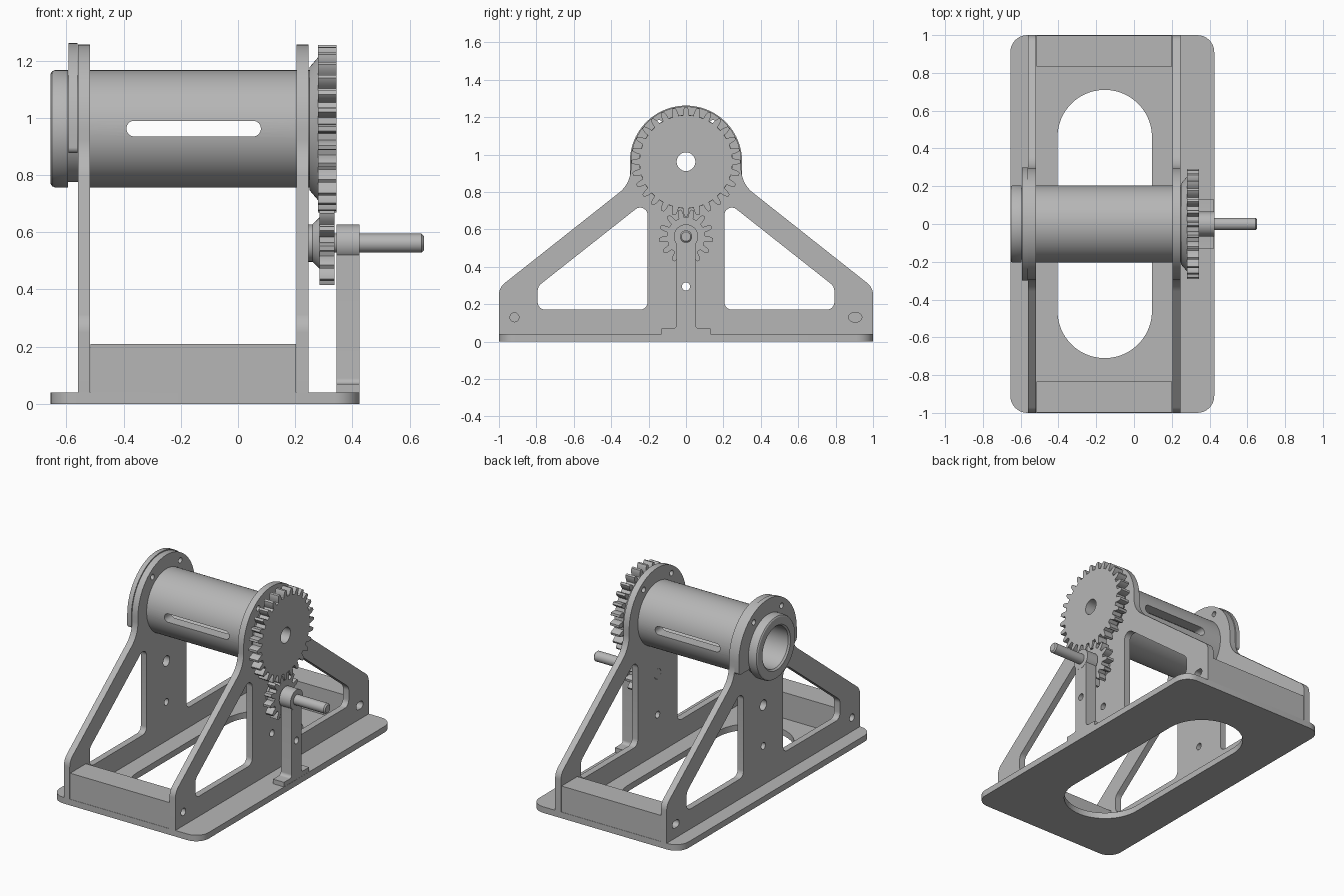
import bpy, bmesh, math
from mathutils import Matrix, Vector

cube = bpy.data.objects.get("Cube")
if cube:
    bpy.data.objects.remove(cube)

grey = bpy.data.materials.new("plain grey")
grey.use_nodes = True
grey.diffuse_color = (0.47, 0.47, 0.47, 1)
grey.node_tree.nodes["Principled BSDF"].inputs["Base Color"].default_value = grey.diffuse_color

ALONG_X = Matrix(((0, 0, 1, 0), (1, 0, 0, 0), (0, 1, 0, 0), (0, 0, 0, 1)))
ALONG_Y = Matrix(((1, 0, 0, 0), (0, 0, -1, 0), (0, 1, 0, 0), (0, 0, 0, 1)))
ALONG_Z = Matrix.Identity(4)
AXLE, PINION = 0.962, 0.562          # heights of the two shafts


def finish(name, bm):
    bmesh.ops.remove_doubles(bm, verts=bm.verts, dist=1e-5)
    bmesh.ops.recalc_face_normals(bm, faces=bm.faces)
    mesh = bpy.data.meshes.new(name)
    bm.to_mesh(mesh)
    bm.free()
    mesh.materials.clear()
    mesh.materials.append(grey)
    ob = bpy.data.objects.new(name, mesh)
    bpy.context.collection.objects.link(ob)
    return ob


def evaluated_mesh(ob):
    deps = bpy.context.evaluated_depsgraph_get()
    return bpy.data.meshes.new_from_object(ob.evaluated_get(deps))


def rounded(corners, steps=8):
    """Polygon of (a, b, radius) corners, each one rounded."""
    out = []
    n = len(corners)
    for i, (a, b, r) in enumerate(corners):
        p = Vector((a, b))
        u = (Vector(corners[i - 1][:2]) - p).normalized()
        v = (Vector(corners[(i + 1) % n][:2]) - p).normalized()
        if r == 0:
            out.append(p)
            continue
        half = u.angle(v) / 2
        centre = p + (u + v).normalized() * r / math.sin(half)
        start = p + u * r / math.tan(half) - centre
        sweep = start.angle_signed(p + v * r / math.tan(half) - centre)
        count = steps * (2 if r > 0.12 else 1)
        for k in range(count + 1):
            t = -sweep * k / count
            q = centre + Matrix.Rotation(t, 2) @ start
            if not out or (q - out[-1]).length > 1e-4:
                out.append(q)
    if (out[0] - out[-1]).length < 1e-4:
        out.pop()
    return out


def circle(a, b, r, n=32):
    return [Vector((a + r * math.cos(math.tau * i / n), b + r * math.sin(math.tau * i / n)))
            for i in range(n)]


def slot(a0, a1, b0, b1):
    r = min(a1 - a0, b1 - b0) / 2 - 1e-4
    return rounded([(a0, b0, r), (a1, b0, r), (a1, b1, r), (a0, b1, r)], 12)


def slab(name, loops, low, high, axis):
    """Outline with holes, extruded from low to high along an axis."""
    curve = bpy.data.curves.new(name, 'CURVE')
    curve.dimensions = '2D'
    curve.fill_mode = 'BOTH'
    curve.extrude = (high - low) / 2
    for loop in loops:
        spline = curve.splines.new('POLY')
        spline.points.add(len(loop) - 1)
        for point, p in zip(spline.points, loop):
            point.co = (p.x, p.y, 0, 1)
        spline.use_cyclic_u = True
    temp = bpy.data.objects.new(name + " outline", curve)
    bpy.context.collection.objects.link(temp)
    bpy.context.view_layer.update()
    mesh = evaluated_mesh(temp)
    bpy.data.objects.remove(temp)
    bm = bmesh.new()
    bm.from_mesh(mesh)
    bpy.data.meshes.remove(mesh)
    bm.transform(axis @ Matrix.Translation((0, 0, (low + high) / 2)))
    return finish(name, bm)


def lathe(name, profile, height, n=64):
    """Closed (x, radius) profile turned about a line parallel to x."""
    bm = bmesh.new()
    rings = [[bm.verts.new((x, p.x, height + p.y)) for p in circle(0, 0, r, n)]
             for x, r in profile]
    for a, b in zip(rings, rings[1:] + rings[:1]):
        for i in range(n):
            j = (i + 1) % n
            bm.faces.new((a[i], a[j], b[j], b[i]))
    return finish(name, bm)


def box(name, x0, x1, y0, y1, z0, z1):
    return slab(name, [rounded([(x0, y0, 0), (x1, y0, 0), (x1, y1, 0), (x0, y1, 0)])],
                z0, z1, ALONG_Z)


def gear(name, teeth, module, height, phase, bore, x0, x1):
    pitch = module * teeth / 2
    shape = [(-1.25, 0.30), (-0.6, 0.27), (0, 0.235), (0.6, 0.17), (1, 0.11)]
    flanks = [(d, -w) for d, w in shape] + [(d, w) for d, w in reversed(shape)]
    loop = []
    for i in range(teeth):
        for depth, width in flanks:
            angle = phase + math.tau * (i + width) / teeth
            r = pitch + depth * module
            loop.append(Vector((r * math.cos(angle), height + r * math.sin(angle))))
    return slab(name, [loop, circle(0, height, bore)], x0, x1, ALONG_X)


# Base plate with its long rounded opening
r = 0.09
slab("base_plate", [rounded([(-0.655, -1, r), (0.425, -1, r), (0.425, 1, r), (-0.655, 1, r)]),
                    slot(-0.405, 0.095, -0.71, 0.71)], 0, 0.04, ALONG_Z)

# Cross bars tying the side frames together
for name, side in (("front_cross_bar", -1), ("back_cross_bar", 1)):
    box(name, -0.516, 0.202, *sorted((side * 0.998, side * 0.835)), 0.04, 0.21)

# Side frames
half = [(1, 0.04, 0), (1, 0.289, 0.08), (0.295, 0.846, 0.165), (0.295, AXLE + 0.295, 0.2949)]
outline = rounded(half + [(-a, b, c) for a, b, c in reversed(half)], 12)
window = rounded([(0.205, 0.171, 0.04), (0.793, 0.171, 0.04),
                  (0.793, 0.295, 0.05), (0.205, 0.759, 0.04)])


def bolt_holes():
    return [circle(0.25 * math.cos(t), AXLE + 0.25 * math.sin(t), 0.018, 16)
            for t in (math.radians(55), math.radians(125))]


for name, x0, x1 in (("right_frame", -0.56, -0.518), ("left_frame", 0.205, 0.247)):
    slab(name, [outline, window, [Vector((-p.x, p.y)) for p in window],
                circle(0, AXLE, 0.205, 64), circle(0, PINION, 0.034),
                circle(0, 0.295, 0.022), circle(-0.917, 0.13, 0.024),
                slot(0.87, 0.94, 0.106, 0.154)] + bolt_holes(), x0, x1, ALONG_X)

# Hollow drum with retaining groove, gear hub and slots on both sides
drum = lathe("drum", [(-0.655, 0.193), (-0.65, 0.201), (-0.64, 0.205), (-0.595, 0.205),
                      (-0.595, 0.187), (-0.56, 0.187), (-0.56, 0.205), (0.25, 0.205),
                      (0.25, 0.215), (0.28, 0.25), (0.28, 0.05), (0.21, 0.05),
                      (0.21, 0.135), (-0.645, 0.135), (-0.655, 0.145)], AXLE, 96)
cutter = slab("slot_cutter", [slot(-0.39, 0.08, 0.935, 0.99)], -0.4, 0.4, ALONG_Y)
cutter.hide_render = True
cut = drum.modifiers.new("slots", 'BOOLEAN')
cut.operation = 'DIFFERENCE'
cut.solver = 'EXACT'
cut.object = cutter
bpy.context.view_layer.update()
drum.data = evaluated_mesh(drum)
drum.modifiers.clear()
bpy.data.objects.remove(cutter)

# Retainer, open at the bottom, sitting in the drum groove
half = [(0.187, 0.877, 0), (0.187, AXLE + 0.187, 0.1869), (-0.187, AXLE + 0.187, 0.1869),
        (-0.187, 0.877, 0), (-0.3, 0.877, 0.02), (-0.3, AXLE + 0.3, 0.2999),
        (0.3, AXLE + 0.3, 0.2999), (0.3, 0.877, 0.02)]
slab("retainer", [rounded(half, 12)] + bolt_holes(), -0.592, -0.562, ALONG_X)

# Gear pair, pinion hub and drive shaft
gear("large_gear", 28, 0.0195, AXLE, 0, 0.05, 0.28, 0.345)
gear("pinion", 13, 0.0195, PINION, -math.pi / 2, 0.033, 0.285, 0.337)
lathe("pinion_hub", [(0.247, 0.065), (0.26, 0.065), (0.285, 0.09), (0.285, 0.033),
                     (0.247, 0.033)], PINION)
lathe("drive_shaft", [(0.205, 0.0), (0.205, 0.033), (0.642, 0.033), (0.65, 0.025),
                      (0.65, 0.0)], PINION, 32)

# Outer bearing post with its foot and boss
half = [(0.13, 0.04, 0), (0.13, 0.07, 0), (0.05, 0.07, 0.02), (0.05, PINION, 0)]
slab("bearing_post", [rounded(half + [(-a, b, c) for a, b, c in reversed(half)]),
                      circle(0, 0.295, 0.022)], 0.345, 0.424, ALONG_X)
lathe("bearing_boss", [(0.344, 0.033), (0.344, 0.065), (0.425, 0.065), (0.425, 0.033)], PINION)

# Smooth round surfaces, keep edges sharp
bpy.ops.object.select_all(action='DESELECT')
for ob in bpy.context.collection.objects:
    if ob.type == 'MESH' and grey.name in ob.data.materials:
        ob.select_set(True)
        bpy.context.view_layer.objects.active = ob
bpy.ops.object.shade_smooth_by_angle(angle=math.radians(30))
